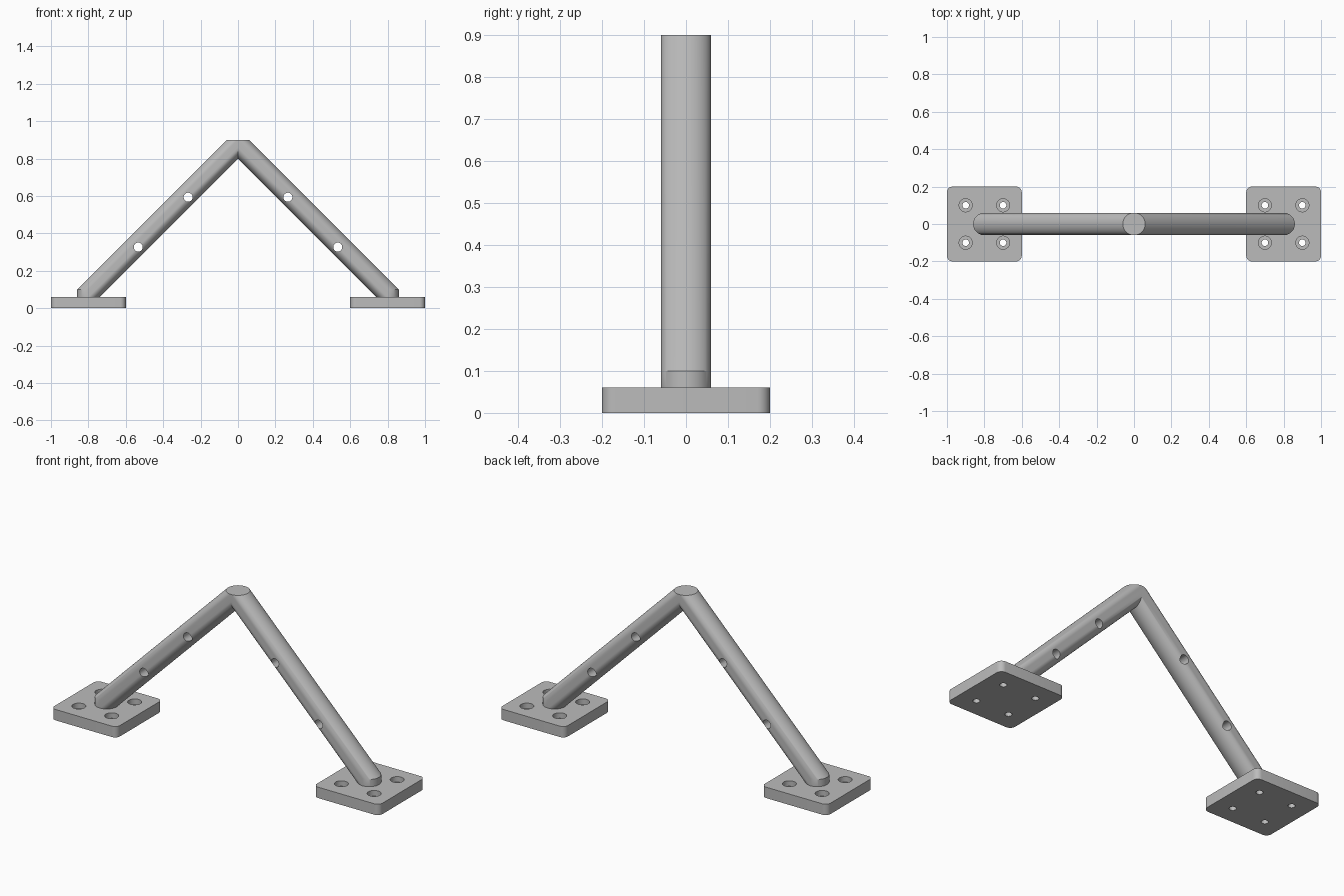
import bpy, bmesh, math
from mathutils import Matrix, Vector

SEGMENTS = 64
TUBE_R = 0.06
PLATE_T = 0.06
FOOT_X = 0.8

default = bpy.data.objects.get("Cube")
if default:
    bpy.data.objects.remove(default, do_unlink=True)

grey = bpy.data.materials.new("steel_grey")
grey.use_nodes = True
grey.diffuse_color = (0.5, 0.5, 0.5, 1)
grey.node_tree.nodes["Principled BSDF"].inputs["Base Color"].default_value = (0.5, 0.5, 0.5, 1)


def make_object(name, bm):
    bmesh.ops.recalc_face_normals(bm, faces=bm.faces)
    mesh = bpy.data.meshes.new(name)
    bm.to_mesh(mesh)
    bm.free()
    mesh.materials.append(grey)
    obj = bpy.data.objects.new(name, mesh)
    bpy.context.collection.objects.link(obj)
    return obj


def activate(obj):
    bpy.ops.object.select_all(action='DESELECT')
    obj.select_set(True)
    bpy.context.view_layer.objects.active = obj


def add_cylinder(bm, radius, depth, centre, rotation=Matrix(), segments=SEGMENTS):
    bmesh.ops.create_cone(bm, cap_ends=True, segments=segments, radius1=radius, radius2=radius,
                          depth=depth, matrix=Matrix.Translation(centre) @ rotation)


def cut(obj, cutter):
    cutter.hide_render = True
    mod = obj.modifiers.new("holes", 'BOOLEAN')
    mod.operation = 'DIFFERENCE'
    mod.solver = 'EXACT'
    mod.object = cutter
    activate(obj)
    bpy.ops.object.modifier_apply(modifier=mod.name)
    bpy.data.objects.remove(cutter, do_unlink=True)


def smooth(obj):
    activate(obj)
    bpy.ops.object.shade_smooth_by_angle(angle=math.radians(30))


# Bent tube: each leg is the hull of a short foot disc and a short apex disc
bm = bmesh.new()
add_cylinder(bm, TUBE_R, 0.04, (FOOT_X, 0, 0.08))
add_cylinder(bm, TUBE_R, 0.04, (0, 0, 0.88))
verts = bm.verts[:]
bmesh.ops.delete(bm, geom=bm.faces[:], context='FACES_ONLY')
bmesh.ops.delete(bm, geom=bm.edges[:], context='EDGES_FACES')
verts = [v for v in bm.verts] or verts
hull = bmesh.ops.convex_hull(bm, input=verts)
bmesh.ops.dissolve_limit(bm, angle_limit=math.radians(0.5), verts=bm.verts, edges=bm.edges)
bmesh.ops.bisect_plane(bm, geom=bm.verts[:] + bm.edges[:] + bm.faces[:], dist=1e-5,
                       plane_co=(0, 0, 0), plane_no=(1, 0, 0), clear_inner=True)
tube = make_object("bent_tube", bm)
mirror = tube.modifiers.new("mirror", 'MIRROR')
mirror.merge_threshold = 0.0005
activate(tube)
bpy.ops.object.modifier_apply(modifier=mirror.name)

# Cross holes through the legs, front to back
bm = bmesh.new()
turn = Matrix.Rotation(math.pi / 2, 4, 'X')
for side in (-1, 1):
    for t in (1 / 3, 2 / 3):
        centre = Vector((side * FOOT_X * t, 0, PLATE_T + 0.8 * (1 - t)))
        add_cylinder(bm, 0.024, 0.3, centre, turn, 32)
cut(tube, make_object("cross_hole_cutter", bm))
smooth(tube)


# Base plates with rounded corners and stepped screw holes
def screw_cutter(x, radius, bottom, top):
    bm = bmesh.new()
    for dx in (-0.1, 0.1):
        for y in (-0.1, 0.1):
            add_cylinder(bm, radius, top - bottom, (x + dx, y, (top + bottom) / 2), segments=32)
    return make_object("screw_hole_cutter", bm)


for side, label in ((1, "left"), (-1, "right")):
    bm = bmesh.new()
    bmesh.ops.create_cube(bm, size=1, matrix=Matrix.Translation((side * FOOT_X, 0, PLATE_T / 2))
                          @ Matrix.Diagonal((0.4, 0.4, PLATE_T, 1)))
    upright = [e for e in bm.edges if abs(e.verts[0].co.z - e.verts[1].co.z) > 0.01]
    bmesh.ops.bevel(bm, geom=upright, offset=0.03, segments=8, profile=0.5, affect='EDGES')
    plate = make_object(label + "_base_plate", bm)
    cut(plate, screw_cutter(side * FOOT_X, 0.0175, -0.05, 0.1))
    cut(plate, screw_cutter(side * FOOT_X, 0.035, 0.03, 0.1))
    smooth(plate)
